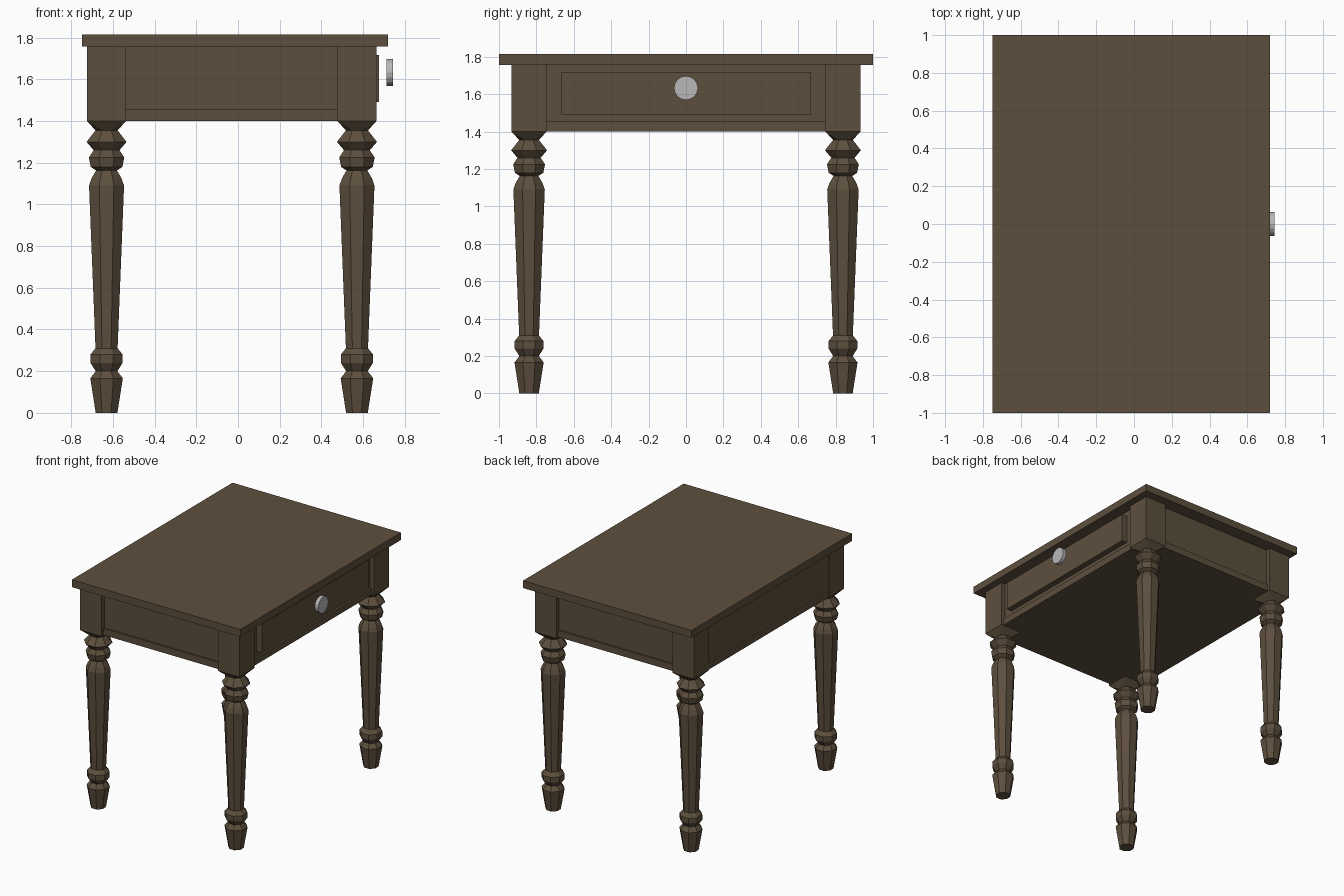
import bpy, bmesh, math
from mathutils import Matrix

if "Cube" in bpy.data.objects:
    bpy.data.objects.remove(bpy.data.objects["Cube"])


def material(name, rgb):
    m = bpy.data.materials.new(name)
    m.diffuse_color = (*rgb, 1)
    m.use_nodes = True
    m.node_tree.nodes["Principled BSDF"].inputs["Base Color"].default_value = m.diffuse_color
    return m


wood = material("dark wood", (0.110, 0.078, 0.047))
metal = material("grey metal", (0.48, 0.48, 0.48))


def finish(bm, name, mat):
    bmesh.ops.recalc_face_normals(bm, faces=bm.faces)
    me = bpy.data.meshes.new(name)
    bm.to_mesh(me)
    bm.free()
    me.materials.append(mat)
    ob = bpy.data.objects.new(name, me)
    bpy.context.collection.objects.link(ob)
    return ob


def box(name, x, y, z, mat=wood):
    bm = bmesh.new()
    bmesh.ops.create_cube(bm, size=1)
    for v in bm.verts:
        v.co = [lo + (c + 0.5) * (hi - lo) for c, (lo, hi) in zip(v.co, (x, y, z))]
    return finish(bm, name, mat)


# Turned leg profile: (half width, height) from neck to foot
PROFILE = [(0.053, 1.355), (0.096, 1.30), (0.062, 1.26), (0.085, 1.225),
           (0.076, 1.18), (0.050, 1.163), (0.072, 1.125), (0.084, 1.09),
           (0.053, 0.31), (0.077, 0.28), (0.077, 0.24), (0.052, 0.20),
           (0.078, 0.166), (0.052, 0.0)]
POST, POST_LOW, POST_TOP = 0.0935, 1.40, 1.757
SIDES = 8


def leg(name, x, y):
    bm = bmesh.new()
    # Square post, open at the bottom where the turning starts
    corners = [(1, 1), (-1, 1), (-1, -1), (1, -1)]
    top, low = [[bm.verts.new((x + a * POST, y + b * POST, z)) for a, b in corners]
                for z in (POST_TOP, POST_LOW)]
    bm.faces.new(top)
    for i in range(4):
        j = (i + 1) % 4
        bm.faces.new((top[i], top[j], low[j], low[i]))
    # Octagonal rings with flats facing the axes
    rings = []
    for half, z in PROFILE:
        r = half / math.cos(math.pi / SIDES)
        rings.append([bm.verts.new((x + r * math.cos((i + 0.5) * math.tau / SIDES),
                                    y + r * math.sin((i + 0.5) * math.tau / SIDES), z))
                      for i in range(SIDES)])
    for a, b in zip(rings, rings[1:]):
        for i in range(SIDES):
            j = (i + 1) % SIDES
            bm.faces.new((a[i], a[j], b[j], b[i]))
    bm.faces.new(rings[-1])
    # Square to octagon transition: a triangle per corner, a trapezoid per side
    neck = rings[0]
    for c in range(4):
        bm.faces.new((low[c], neck[2 * c], neck[2 * c + 1]))
        n = (c + 1) % 4
        bm.faces.new((low[c], low[n], neck[2 * n], neck[2 * c + 1]))
    return finish(bm, name, wood)


XB, XF, YL = -0.6305, 0.5705, 0.839
for label, x in (("back", XB), ("drawer_side", XF)):
    for side, s in (("left", -1), ("right", 1)):
        leg(f"{label}_{side}_leg", x, s * YL)

# Table top
box("table_top", (-0.748, 0.72), (-1, 1), (1.757, 1.815))

# Case body, with the back panel nearly flush with the posts
box("apron_case", (-0.718, 0.630), (-0.897, 0.897), (1.41, 1.757))

# Lower rails stand slightly proud of the aprons and close the underside
box("bottom_rail", (-0.719, 0.644), (-0.910, 0.910), (1.401, 1.454))

# Drawer front
box("drawer_front", (0.620, 0.676), (-0.668, 0.668), (1.492, 1.717))

# Round knob
bm = bmesh.new()
bmesh.ops.create_cone(bm, cap_ends=True, segments=16, radius1=0.064, radius2=0.064,
                      depth=0.03,
                      matrix=Matrix.Translation((0.728, 0, 1.633)) @ Matrix.Rotation(math.pi / 2, 4, 'Y'))
finish(bm, "drawer_knob", metal)
